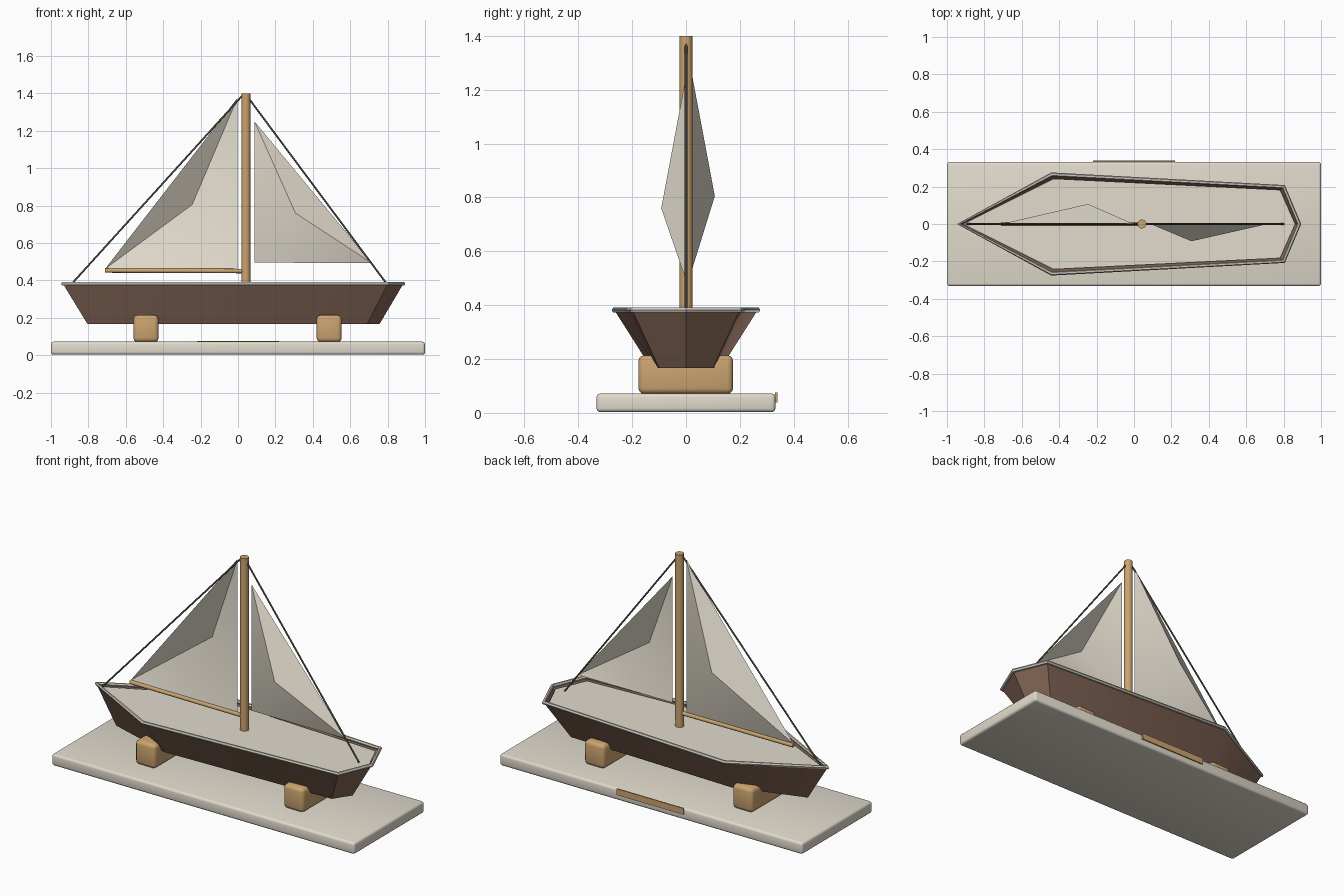
import bpy, bmesh, math
from mathutils import Vector

if "Cube" in bpy.data.objects:
    bpy.data.objects.remove(bpy.data.objects["Cube"])


def material(name, rgb):
    m = bpy.data.materials.new(name)
    m.diffuse_color = (*rgb, 1)
    m.use_nodes = True
    m.node_tree.nodes["Principled BSDF"].inputs["Base Color"].default_value = m.diffuse_color
    return m


CREAM = material("cream", (0.76, 0.71, 0.61))
RIM = material("rim_cream", (0.62, 0.60, 0.53))
TAN = material("tan_wood", (0.60, 0.37, 0.16))
BROWN = material("brown_wood", (0.235, 0.135, 0.095))
GREY = material("dark_grey", (0.07, 0.068, 0.062))


def smooth(ob, angle=30):
    bpy.ops.object.select_all(action='DESELECT')
    ob.select_set(True)
    bpy.context.view_layer.objects.active = ob
    bpy.ops.object.shade_smooth_by_angle(angle=math.radians(angle))


def mesh_object(name, verts, faces, mat):
    me = bpy.data.meshes.new(name)
    me.from_pydata(verts, [], faces)
    me.materials.append(mat)
    ob = bpy.data.objects.new(name, me)
    bpy.context.collection.objects.link(ob)
    return ob


def box(name, lo, hi, mat, bevel=0.0):
    lo, hi = Vector(lo), Vector(hi)
    bpy.ops.mesh.primitive_cube_add(size=1, location=(lo + hi) / 2)
    ob = bpy.context.object
    ob.name = name
    ob.scale = hi - lo
    bpy.ops.object.transform_apply(location=False, rotation=False, scale=True)
    ob.data.materials.append(mat)
    if bevel:
        mod = ob.modifiers.new("bevel", 'BEVEL')
        mod.width, mod.segments = bevel, 3
        bpy.ops.object.modifier_apply(modifier=mod.name)
        smooth(ob, 40)
    return ob


def rod(name, a, b, radius, mat, sides=16):
    a, b = Vector(a), Vector(b)
    d = b - a
    bpy.ops.mesh.primitive_cylinder_add(
        vertices=sides, radius=radius, depth=d.length, location=(a + b) / 2,
        rotation=d.to_track_quat('Z', 'Y').to_euler())
    ob = bpy.context.object
    ob.name = name
    ob.data.materials.append(mat)
    smooth(ob, 50)
    return ob


# display base, plaque and cradle blocks
box("base", (-1, -0.332, 0.003), (1, 0.332, 0.072), CREAM, 0.014)
box("plaque", (-0.22, 0.331, 0.038), (0.22, 0.339, 0.075), TAN)
for i, x in enumerate((-0.492, 0.487)):
    box(f"cradle_{i + 1}", (x - 0.067, -0.177, 0.07), (x + 0.067, 0.175, 0.214), TAN, 0.022)


# hull outlines, mirrored across the centreline
def outline(half, z):
    loop = half + [(x, -y) for x, y in reversed(half[1:-1])]
    return [Vector((x, y, z)) for x, y in loop]


keel = outline([(-0.805, 0), (-0.39, 0.13), (0.69, 0.10), (0.757, 0)], 0.167)
top = outline([(-0.935, 0), (-0.44, 0.265), (0.80, 0.199), (0.883, 0)], 0.38)
n = len(keel)
hull = mesh_object("hull", keel + top,
                   [tuple(range(n))] + [(i, n + i, n + (i + 1) % n, (i + 1) % n) for i in range(n)],
                   BROWN)
bm = bmesh.new()
bm.from_mesh(hull.data)
bmesh.ops.recalc_face_normals(bm, faces=bm.faces)
bm.to_mesh(hull.data)
bm.free()
smooth(hull, 40)

# deck, just below the rim with a narrow gap to the hull sides
deck = [k.lerp(p, 0.83) for k, p in zip(keel, top)]
for v in deck:
    v.z = 0.37
mesh_object("deck", deck, [tuple(reversed(range(n)))], CREAM)

# rounded rim around the hull top
cu = bpy.data.curves.new("rim", 'CURVE')
cu.dimensions = '3D'
cu.bevel_depth, cu.bevel_resolution = 0.011, 1
sp = cu.splines.new('POLY')
sp.points.add(n - 1)
for p, v in zip(sp.points, top):
    p.co = (v.x, v.y, 0.382, 1)
sp.use_cyclic_u = True
cu.materials.append(RIM)
rim = bpy.data.objects.new("rim", cu)
bpy.context.collection.objects.link(rim)
bpy.ops.object.select_all(action='DESELECT')
rim.select_set(True)
bpy.context.view_layer.objects.active = rim
bpy.ops.object.convert(target='MESH')
smooth(bpy.context.object, 30)

# mast, boom and stays
rod("mast", (0.042, 0, 0.36), (0.042, 0, 1.4), 0.024, TAN, 24)
rod("boom", (-0.71, 0, 0.453), (0.035, 0, 0.45), 0.012, TAN, 12)
rod("bow_stay", (0.025, 0, 1.39), (-0.895, 0, 0.375), 0.0048, GREY, 8)
rod("stern_stay", (0.045, 0, 1.39), (0.80, 0, 0.375), 0.0048, GREY, 8)


# sails: triangle pulled out to a belly point
def sail(name, head, tack, clew, belly):
    verts = [(head[0], 0, head[1]), (tack[0], 0, tack[1]), (clew[0], 0, clew[1]), belly]
    smooth(mesh_object(name, verts, [(0, 1, 3), (1, 2, 3), (2, 0, 3)], CREAM), 30)


sail("main_sail", (-0.003, 1.375), (-0.003, 0.46), (-0.71, 0.462), (-0.245, 0.107, 0.805))
sail("fore_sail", (0.088, 1.25), (0.088, 0.495), (0.715, 0.493), (0.307, -0.092, 0.76))
